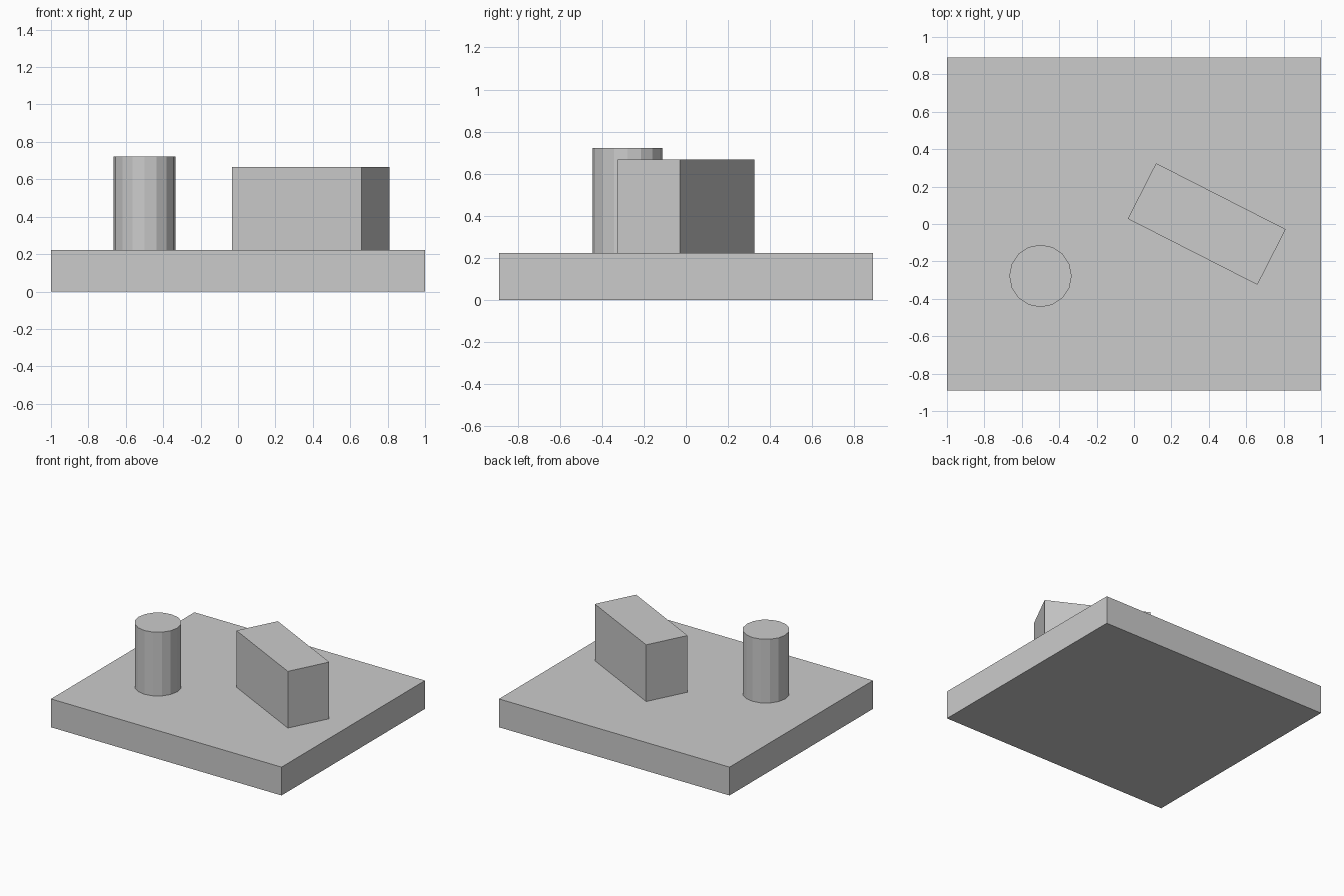
import bpy, math

if "Cube" in bpy.data.objects:
    bpy.data.objects.remove(bpy.data.objects["Cube"])

U = 1 / 9  # the model follows a grid of ninths

grey = bpy.data.materials.new("plain_grey")
grey.diffuse_color = (0.6, 0.6, 0.6, 1)
grey.use_nodes = True
grey.node_tree.nodes["Principled BSDF"].inputs["Base Color"].default_value = grey.diffuse_color


def finish(name):
    ob = bpy.context.object
    ob.name = name
    ob.data.materials.append(grey)
    return ob


def box(name, centre, size, turn=0.0):
    bpy.ops.mesh.primitive_cube_add(size=1, location=centre, rotation=(0, 0, turn))
    bpy.context.object.scale = size
    bpy.ops.object.transform_apply(location=False, rotation=False, scale=True)
    return finish(name)


# Base plate
box("base_plate", (0, 0, U), (18 * U, 16 * U, 2 * U))

# Turned block standing on the plate
box("block", (3.5 * U, 0, 4 * U), (7 * U, 3 * U, 4 * U), math.radians(-27))

# Sixteen-sided post standing on the plate
bpy.ops.mesh.primitive_cylinder_add(vertices=16, radius=1.5 * U, depth=4.5 * U,
                                    location=(-4.5 * U, -2.5 * U, 4.25 * U))
finish("post")
